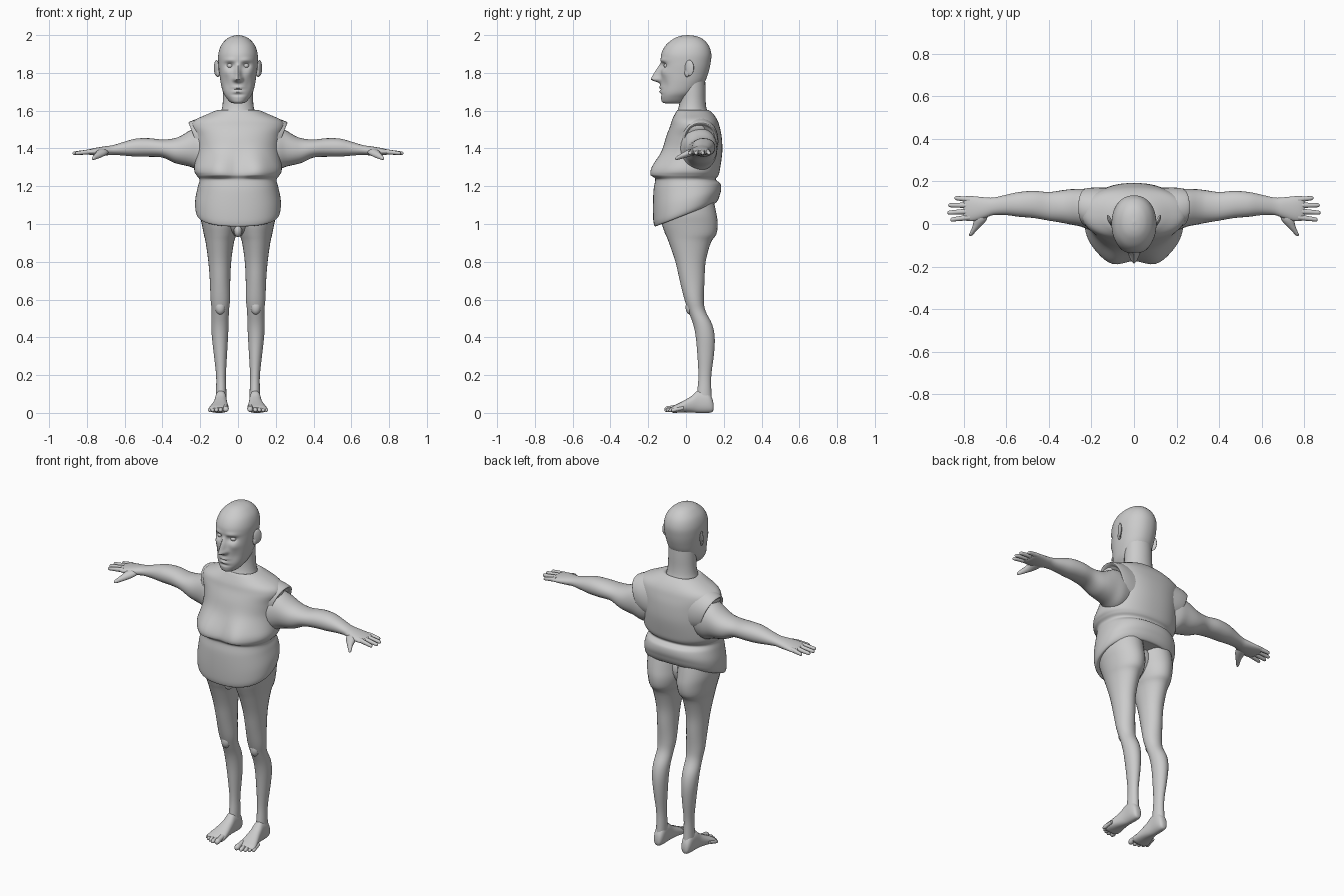
import bpy, bmesh
from math import sin, cos, pi, exp, copysign
from mathutils import Vector

AXES = {'X': (1, 2, 0), 'Y': (0, 2, 1), 'Z': (0, 1, 2)}


def spline(a, b, c, d, t):
    return b + 0.5 * t * (c - a + t * (2*a - 5*b + 4*c - d + t * (3*(b - c) + d - a)))


def loft(name, axis, rings, seg=28, sub=4, p=2.0, mirror=False, deform=None):
    """Skin rings (t, a0, a1, b0, b1): position on the axis and extents across it."""
    ia, ib, it = AXES[axis]
    smooth = []
    for i in range(len(rings) - 1):
        q = [rings[max(0, min(len(rings) - 1, i + k))] for k in (-1, 0, 1, 2)]
        smooth += [[spline(*v, s / sub) for v in zip(*q)] for s in range(sub)]
    smooth.append(rings[-1])
    bm = bmesh.new()
    loops = []
    for t, a0, a1, b0, b1 in smooth:
        loop = []
        for k in range(seg):
            c, s = cos(2*pi*k/seg), sin(2*pi*k/seg)
            co = Vector((0, 0, 0))
            co[ia] = (a0 + a1)/2 + (a1 - a0)/2 * copysign(abs(c)**(2/p), c)
            co[ib] = (b0 + b1)/2 + (b1 - b0)/2 * copysign(abs(s)**(2/p), s)
            co[it] = t
            loop.append(bm.verts.new(deform(co) if deform else co))
        loops.append(loop)
    for l0, l1 in zip(loops, loops[1:]):
        for k in range(seg):
            n = (k + 1) % seg
            bm.faces.new((l0[k], l0[n], l1[n], l1[k]))
    bm.faces.new(loops[0])
    bm.faces.new(loops[-1])
    return finish(name, bm, mirror)


def ball(name, loc, size, mirror=False, turn=0.0):
    bm = bmesh.new()
    bmesh.ops.create_uvsphere(bm, u_segments=24, v_segments=14, radius=1)
    for v in bm.verts:
        x, y, z = (v.co[i] * size[i] for i in range(3))
        v.co = Vector((x*cos(turn) + y*sin(turn), y*cos(turn) - x*sin(turn), z)) + Vector(loc)
    return finish(name, bm, mirror)


def finish(name, bm, mirror):
    bmesh.ops.recalc_face_normals(bm, faces=bm.faces)
    me = bpy.data.meshes.new(name)
    bm.to_mesh(me)
    bm.free()
    ob = bpy.data.objects.new(name, me)
    bpy.context.collection.objects.link(ob)
    if mirror:
        ob.modifiers.new("Mirror", 'MIRROR').use_mirror_merge = False
    return ob


def bump(x, z, x0, z0, sx, sz):
    return exp(-((abs(x) - x0)/sx)**2 - ((z - z0)/sz)**2)


def clamp(v):
    return max(0.0, min(1.0, v))


def sym(rows):
    return [(t, -w, w, y0, y1) for t, w, y0, y1 in rows]


# Head with sculpted face
def face(co):
    x, y, z = co
    if y < -0.03:
        ridge = clamp((1.855 - z)/0.085) if z > 1.765 else exp(-((z - 1.765)/0.013)**2)
        d = 0.05 * ridge * exp(-(x/(0.010 + 0.007*ridge))**2)
        d += 0.014 * bump(x, z, 0.018, 1.765, 0.009, 0.013)      # nostrils
        d += 0.008 * bump(x, z, 0.045, 1.866, 0.03, 0.012)       # brow
        d -= 0.020 * bump(x, z, 0.042, 1.84, 0.022, 0.016)       # eye sockets
        d += 0.006 * bump(x, z, 0.062, 1.80, 0.02, 0.02)         # cheekbones
        d -= 0.006 * bump(x, z, 0.055, 1.74, 0.02, 0.03)         # cheeks
        d += 0.007 * bump(x, z, 0, 1.722, 0.024, 0.008)          # upper lip
        d += 0.007 * bump(x, z, 0, 1.700, 0.022, 0.008)          # lower lip
        d -= 0.006 * bump(x, z, 0, 1.711, 0.03, 0.004)
        d -= 0.006 * bump(x, z, 0, 1.684, 0.03, 0.008)
        y -= d * clamp((-0.03 - y)/0.04)
    return Vector((x, y, z))


loft("head", 'Z', sym([
    (1.638, .015, -.10, -.05), (1.644, .04, -.125, -.01), (1.67, .063, -.133, .02),
    (1.70, .08, -.135, .06), (1.75, .092, -.136, .098), (1.80, .099, -.136, .118),
    (1.85, .104, -.133, .13), (1.90, .104, -.131, .134), (1.945, .09, -.108, .12),
    (1.978, .062, -.07, .09), (1.994, .033, -.035, .055), (2.0, .003, .005, .012)]),
    seg=96, sub=7, p=2.15, deform=face)
ball("eyeball", (.042, -.101, 1.838), (.017, .017, .014), True)
ball("ear", (.114, .018, 1.826), (.009, .026, .042), True, turn=0.45)
ball("ear_lobe", (.107, .006, 1.80), (.009, .014, .022), True, turn=0.3)

# Neck
loft("neck", 'Z', sym([
    (1.50, .15, -.07, .15), (1.555, .108, -.072, .135), (1.60, .088, -.045, .112),
    (1.65, .080, -.034, .104), (1.72, .078, -.035, .103), (1.80, .075, -.03, .10)]))


# Shirt: slanted hem, fold at the waist, sagging chest
def shirt_shape(co):
    x, y, z = co
    if y < 0:
        d = 0.034 * bump(x, z, .105, 1.29, .075, .085) * clamp((z - 1.237)/0.02)
        y -= d * clamp(-y/0.08)
    if z > 1.3:  # chest narrows to the front
        x *= 1 - 0.10 * clamp((0.03 - y)/0.15) * clamp((z - 1.3)/0.1)
    z += 0.39 * y * clamp((1.235 - z)/0.15)
    return Vector((x, y, z))


loft("shirt", 'Z', sym([
    (1.06, .19, -.14, .14), (1.05, .212, -.162, .158), (1.075, .225, -.172, .176),
    (1.13, .226, -.175, .186), (1.195, .213, -.172, .182), (1.235, .204, -.163, .158),
    (1.258, .220, -.168, .172), (1.29, .232, -.162, .18), (1.38, .224, -.128, .192),
    (1.46, .230, -.106, .189), (1.515, .246, -.085, .178), (1.55, .228, -.074, .166),
    (1.58, .165, -.06, .146), (1.604, .105, -.045, .118), (1.596, .085, -.035, .105)]),
    seg=64, sub=6, p=2.3, deform=shirt_shape)


def sleeve_slant(co):
    return Vector((co.x + 0.4 * (co.z - 1.45), co.y, co.z))


loft("sleeve", 'X', [
    (.12, -.05, .17, 1.30, 1.57), (.18, -.03, .172, 1.32, 1.555), (.222, -.012, .168, 1.335, 1.54),
    (.226, -.006, .162, 1.345, 1.53), (.21, 0, .155, 1.35, 1.52)],
    p=2.2, mirror=True, deform=sleeve_slant)

# Arm, palm, fingers and thumb
loft("arm", 'X', [
    (.15, -.03, .155, 1.29, 1.51), (.20, -.03, .165, 1.282, 1.512), (.25, -.012, .165, 1.302, 1.497),
    (.30, -.002, .163, 1.314, 1.468), (.34, .006, .158, 1.325, 1.453), (.40, .016, .15, 1.352, 1.447),
    (.47, .028, .155, 1.356, 1.454), (.54, .034, .15, 1.357, 1.452), (.60, .042, .137, 1.362, 1.436),
    (.66, .042, .124, 1.366, 1.418), (.70, .028, .125, 1.363, 1.412), (.75, .014, .13, 1.363, 1.404),
    (.785, .015, .131, 1.366, 1.396), (.80, .025, .125, 1.372, 1.388)], p=2.15, mirror=True)
for name, y0, y1, tip in (("index_finger", .032, .02, .862), ("middle_finger", .06, .053, .876),
                          ("ring_finger", .088, .088, .872), ("little_finger", .115, .122, .842)):
    rows = []
    for f, r in ((0, .013), (.3, .0125), (.6, .011), (.9, .0095), (.98, .006), (1, .002)):
        x, y, z = .77 + (tip - .77)*f, y0 + (y1 - y0)*f, 1.384 - .01*f
        rows.append((x, y - r, y + r, z - r, z + r))
    loft(name, 'X', rows, seg=14, sub=2, mirror=True)
loft("thumb", 'Y', [
    (.06, .68, .75, 1.368, 1.40), (.02, .692, .752, 1.358, 1.396), (-.01, .717, .758, 1.349, 1.382),
    (-.035, .742, .768, 1.342, 1.367), (-.05, .756, .774, 1.339, 1.357), (-.057, .764, .77, 1.342, 1.348)],
    seg=16, mirror=True)

# Legs with buttocks, and the pelvis between them
loft("leg", 'Z', [
    (1.15, -.005, .20, -.12, .14), (1.06, -.005, .203, -.135, .16), (1.0, -.003, .192, -.128, .168),
    (.945, .008, .181, -.108, .16), (.90, .022, .171, -.09, .131), (.80, .036, .157, -.056, .104),
    (.70, .041, .149, -.033, .098), (.60, .042, .145, -.008, .094), (.54, .048, .139, .012, .103),
    (.47, .05, .141, .038, .138), (.40, .053, .138, .052, .152), (.31, .058, .128, .06, .148),
    (.20, .064, .116, .066, .134), (.12, .062, .116, .06, .134), (.05, .062, .118, .05, .138)],
    mirror=True)
ball("pelvis", (0, -.01, 1.05), (.12, .115, .115))
ball("groin", (0, -.085, .965), (.022, .03, .035))
ball("kneecap", (.094, .022, .56), (.027, .024, .04), True)

# Foot and toes
loft("foot", 'Y', [
    (.146, .08, .10, .02, .045), (.139, .068, .112, .005, .075), (.115, .06, .12, 0, .11),
    (.065, .06, .122, 0, .118), (.03, .057, .128, .002, .09), (-.01, .052, .14, .003, .066),
    (-.045, .049, .151, .001, .048), (-.065, .05, .153, 0, .038), (-.08, .058, .14, .006, .028)],
    p=2.3, mirror=True)
for i, (x0, x1, tip, r) in enumerate(((.066, .064, -.115, .015), (.091, .092, -.113, .011),
                                      (.111, .114, -.104, .0105), (.129, .134, -.092, .010),
                                      (.144, .151, -.078, .010))):
    rows = []
    for f, s in ((0, .9), (.5, .95), (.75, 1.05), (.93, .75), (1, .2)):
        x, y, w = x0 + (x1 - x0)*f, tip + .065*(1 - f), r*s
        z = r + .002 + .014*(1 - f)
        rows.append((y, x - w, x + w, z - w, z + w))
    loft(f"toe_{i + 1}", 'Y', rows, seg=14, sub=3, mirror=True)

# Smooth shading with crisp hems
for ob in bpy.data.objects:
    ob.select_set(True)
    bpy.context.view_layer.objects.active = ob
bpy.ops.object.shade_smooth_by_angle(angle=0.9)
